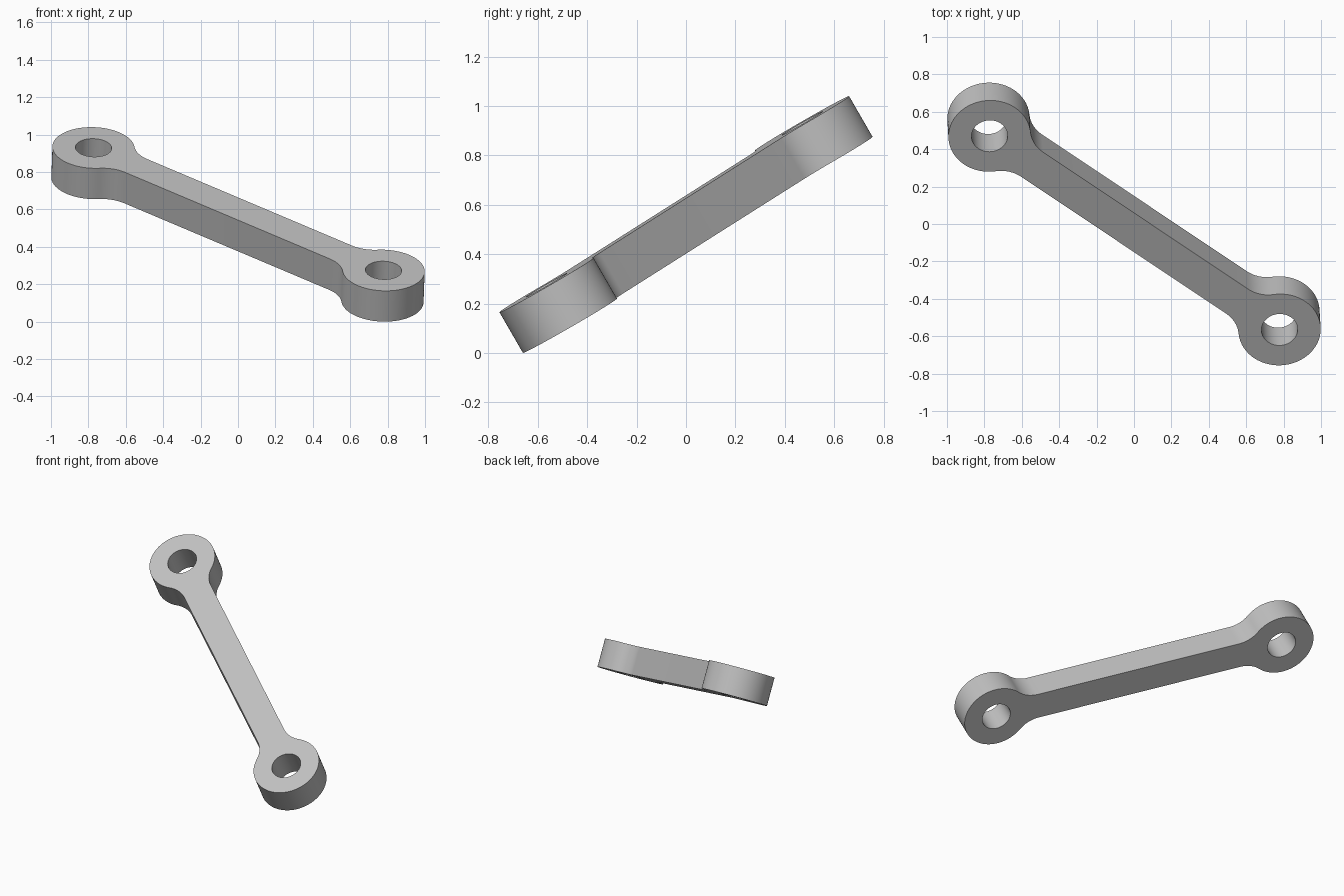
import bpy, bmesh
from math import pi, cos, sin, sqrt, atan2, radians
from mathutils import Vector, Matrix

if "Cube" in bpy.data.objects:
    bpy.data.objects.remove(bpy.data.objects["Cube"])

HALF_SPAN = 0.988     # centre of link to centre of each eye
EYE_R = 0.22
HOLE_R = 0.097
HALF_WIDTH = 0.095
FILLET = 0.18
THICKNESS = 0.19


def arc(cx, cy, r, start, end, steps):
    return [(cx + r * cos(start + (end - start) * i / steps),
             cy + r * sin(start + (end - start) * i / steps)) for i in range(steps + 1)]


# Quarter of the outline: eye arc, then the fillet that blends into the bar
side = HALF_WIDTH + FILLET
along = sqrt((EYE_R + FILLET) ** 2 - side ** 2)
tangent = atan2(side, -along)
quarter = arc(HALF_SPAN, 0, EYE_R, 0, tangent, 36)
quarter += arc(HALF_SPAN - along, side, FILLET, tangent - pi, -pi / 2, 14)[1:]

# Mirror the quarter lengthwise, then across
upper = quarter + [(-x, y) for x, y in reversed(quarter)]
outline = upper + [(x, -y) for x, y in reversed(upper[1:-1])]
holes = [arc(s * HALF_SPAN, 0, HOLE_R, 0, 2 * pi, 48)[:-1] for s in (-1, 1)]

# Filled flat profile with thickness
curve = bpy.data.curves.new("link_profile", "CURVE")
curve.dimensions = "2D"
curve.fill_mode = "BOTH"
curve.extrude = THICKNESS / 2
for loop in [outline] + holes:
    spline = curve.splines.new("POLY")
    spline.points.add(len(loop) - 1)
    for point, (x, y) in zip(spline.points, loop):
        point.co = (x, y, 0, 1)
    spline.use_cyclic_u = True
link = bpy.data.objects.new("connecting_link", curve)
bpy.context.collection.objects.link(link)
bpy.ops.object.select_all(action="DESELECT")
link.select_set(True)
bpy.context.view_layer.objects.active = link
bpy.ops.object.convert(target="MESH")
link = bpy.context.object
link.name = "connecting_link"

# Tilt the link into its leaning pose and rest it on the ground
u = Vector((1.55, -1.035, -0.655)).normalized()
v = Vector((0.032, -0.5, 0.866)).cross(u).normalized()
pose = Matrix((u, v, u.cross(v))).transposed().to_4x4()
bm = bmesh.new()
bm.from_mesh(link.data)
bmesh.ops.remove_doubles(bm, verts=bm.verts, dist=0.0001)
bmesh.ops.recalc_face_normals(bm, faces=bm.faces)
bm.transform(pose)
bm.transform(Matrix.Translation((0, 0, -min(p.co.z for p in bm.verts))))
bm.to_mesh(link.data)
bm.free()

# Plain grey metal
grey = bpy.data.materials.new("grey_metal")
grey.use_nodes = True
colour = (0.53, 0.53, 0.53, 1)
grey.diffuse_color = colour
grey.node_tree.nodes["Principled BSDF"].inputs["Base Color"].default_value = colour
link.data.materials.clear()
link.data.materials.append(grey)
bpy.ops.object.shade_smooth_by_angle(angle=radians(30))
